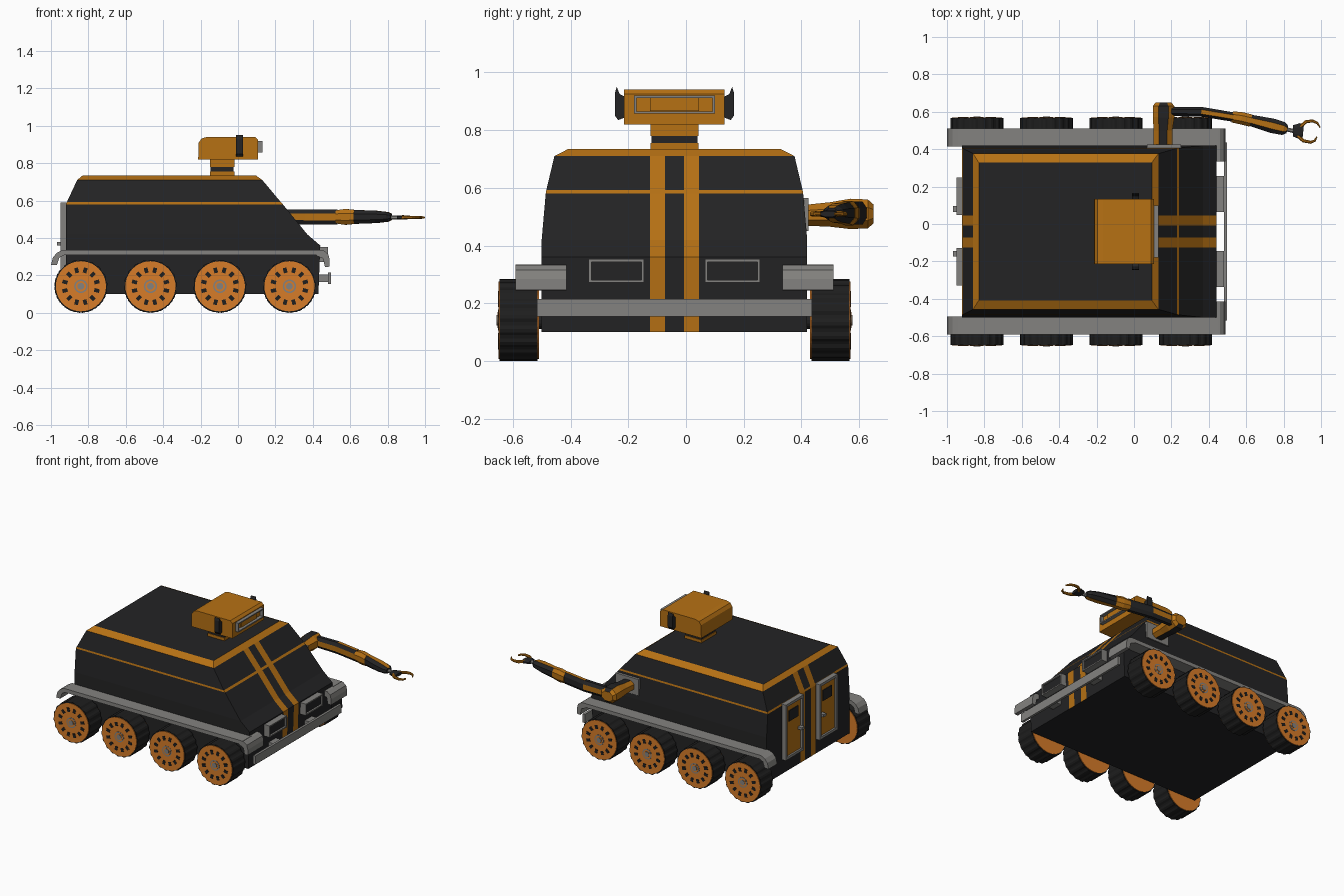
import bpy, bmesh, math
from mathutils import Vector

if "Cube" in bpy.data.objects:
    bpy.data.objects.remove(bpy.data.objects["Cube"])

YC = -0.04  # centre line of the vehicle

COLOURS = {
    "black_armour": (0.017, 0.017, 0.018),
    "amber_paint": (0.47, 0.165, 0.007),
    "wheel_orange": (0.68, 0.20, 0.022),
    "grey_metal": (0.23, 0.225, 0.215),
    "tyre_rubber": (0.013, 0.013, 0.013),
}
MATS = []
for n, c in COLOURS.items():
    m = bpy.data.materials.new(n)
    m.diffuse_color = (*c, 1)
    m.use_nodes = True
    m.node_tree.nodes["Principled BSDF"].inputs["Base Color"].default_value = m.diffuse_color
    MATS.append(m)
BLACK, AMBER, ORANGE, GREY, TYRE = range(5)


def finish(bm, name):
    bmesh.ops.recalc_face_normals(bm, faces=bm.faces)
    me = bpy.data.meshes.new(name)
    bm.to_mesh(me)
    bm.free()
    for m in MATS:
        me.materials.append(m)
    ob = bpy.data.objects.new(name, me)
    bpy.context.collection.objects.link(ob)
    return ob


def prism(bm, pts, offset, mat):
    a = [bm.verts.new(p) for p in pts]
    b = [bm.verts.new(Vector(p) + Vector(offset)) for p in pts]
    n = len(a)
    faces = [bm.faces.new(a), bm.faces.new(b[::-1])]
    faces += [bm.faces.new((a[i], b[i], b[(i + 1) % n], a[(i + 1) % n])) for i in range(n)]
    for f in faces:
        f.material_index = mat


def box(bm, x0, x1, y0, y1, z0, z1, mat):
    prism(bm, [(x0, y0, z0), (x1, y0, z0), (x1, y1, z0), (x0, y1, z0)], (0, 0, z1 - z0), mat)


def frame(bm, x0, x1, y0, y1, z0, z1, t, mat):
    box(bm, x0, x1, y0, y1, z0, z0 + t, mat)
    box(bm, x0, x1, y0, y1, z1 - t, z1, mat)
    box(bm, x0, x1, y0, y0 + t, z0 + t, z1 - t, mat)
    box(bm, x0, x1, y1 - t, y1, z0 + t, z1 - t, mat)


def rings(bm, loops, rule):
    """Skin closed loops; rule(segment, side) gives the colour, segment None = caps."""
    vs = [[bm.verts.new(p) for p in lp] for lp in loops]
    n = len(vs[0])
    for s in range(len(vs) - 1):
        for k in range(n):
            j = (k + 1) % n
            f = bm.faces.new((vs[s][k], vs[s][j], vs[s + 1][j], vs[s + 1][k]))
            f.material_index = rule(s, k)
    for cap in (vs[0][::-1], vs[-1]):
        bm.faces.new(cap).material_index = rule(None, 0)


def limb(name, stations, rule):
    """Chamfered bar through (x, y, z, width, height) stations."""
    a = 0.45
    shape = [(1, -a), (1, a), (a, 1), (-a, 1), (-1, a), (-1, -a), (-a, -1), (a, -1)]
    loops = []
    for i, (x, y, z, w, h) in enumerate(stations):
        p, q = stations[max(i - 1, 0)], stations[min(i + 1, len(stations) - 1)]
        d = Vector((q[0] - p[0], q[1] - p[1])).normalized()
        loops.append([(x - d.y * u * w / 2, y + d.x * u * w / 2, z + v * h / 2) for u, v in shape])
    bm = bmesh.new()
    rings(bm, loops, rule)
    return finish(bm, name)


# Hull: stacked outlines (z, rear x, front x, half width) with stripe columns
levels = [(0.10, -0.92, 0.43, 0.46), (0.36, -0.92, 0.44, 0.46), (0.42, -0.92, 0.37, 0.46),
          (0.58, -0.92, 0.24, 0.446), (0.592, -0.915, 0.229, 0.444),
          (0.71, -0.86, 0.13, 0.416), (0.735, -0.83, 0.095, 0.368)]
loops = []
for z, xr, xf, hw in levels:
    cols = [-hw, -0.085, -0.033, 0.033, 0.085, hw]
    loops.append([(xf, YC + c, z) for c in cols] + [(xr, YC + c, z) for c in cols[::-1]])
bm = bmesh.new()
rings(bm, loops, lambda s, k: AMBER if s in (3, 5) or (s is not None and k in (1, 3, 7, 9)) else BLACK)
finish(bm, "hull")

# Turret neck and head
bm = bmesh.new()
for z0, z1, g, m in ((0.73, 0.755, 0, AMBER), (0.755, 0.78, 0.004, BLACK), (0.78, 0.825, 0, AMBER)):
    box(bm, -0.15 + g, -0.02 - g, YC - 0.083 + g, YC + 0.083 - g, z0, z1, m)
finish(bm, "turret_neck")
bm = bmesh.new()
head = [(-0.213, 0.82), (0.107, 0.82), (0.107, 0.925), (0.09, 0.941), (-0.165, 0.941),
        (-0.195, 0.932), (-0.21, 0.91)]
prism(bm, [(x, YC - 0.174, z) for x, z in head], (0, 0.348, 0), AMBER)
finish(bm, "turret_head")
bm = bmesh.new()
frame(bm, 0.1, 0.13, YC - 0.14, YC + 0.14, 0.857, 0.92, 0.008, GREY)
box(bm, 0.1, 0.113, YC - 0.085, YC + 0.085, 0.866, 0.911, AMBER)
finish(bm, "turret_visor")
for s, side in ((-1, "near"), (1, "far")):
    bm = bmesh.new()
    ear = [(0.17, 0.845), (0.195, 0.835), (0.206, 0.85), (0.206, 0.93), (0.2, 0.95), (0.19, 0.925), (0.17, 0.915)]
    prism(bm, [(-0.012, YC + s * y, z) for y, z in ear], (0.038, 0, 0), BLACK)
    finish(bm, "turret_ear_" + side)

    # Fenders with a wider rolled lip at the nose
    bm = bmesh.new()
    guard = [(-1.0, 0.255), (-0.99, 0.295), (-0.97, 0.32), (-0.94, 0.335), (0.45, 0.335),
             (0.45, 0.308), (-0.93, 0.308), (-0.955, 0.295), (-0.968, 0.255)]
    prism(bm, [(x, YC + s * 0.455, z) for x, z in guard], (0, s * 0.096, 0), GREY)
    lip = [(0.42, 0.335), (0.46, 0.332), (0.482, 0.315), (0.49, 0.285), (0.49, 0.247),
           (0.465, 0.245), (0.455, 0.29), (0.42, 0.305)]
    prism(bm, [(x, YC + s * 0.374, z) for x, z in lip], (0, s * 0.177, 0), GREY)
    finish(bm, "fender_" + side)

    # Headlights
    y0, y1 = sorted((YC + s * 0.105, YC + s * 0.297))
    bm = bmesh.new()
    frame(bm, 0.43, 0.482, y0, y1, 0.272, 0.353, 0.009, GREY)
    box(bm, 0.43, 0.47, y0 + 0.009, y1 - 0.009, 0.281, 0.344, BLACK)
    finish(bm, "headlight_" + side)

    # Rear doors: frame, panel, window, handle
    y0, y1 = sorted((YC + s * 0.088, YC + s * 0.288))
    bm = bmesh.new()
    frame(bm, -0.95, -0.90, y0, y1, 0.2, 0.59, 0.018, GREY)
    box(bm, -0.937, -0.90, y0 + 0.018, y1 - 0.018, 0.218, 0.572, AMBER)
    box(bm, -0.942, -0.936, y0 + 0.05, y1 - 0.05, 0.455, 0.53, BLACK)
    yh = YC + s * 0.12
    box(bm, -0.968, -0.936, yh - 0.015, yh + 0.015, 0.36, 0.378, GREY)
    finish(bm, "rear_door_" + side)

# Front bumper on two brackets
bm = bmesh.new()
box(bm, 0.48, 0.497, YC - 0.477, YC + 0.477, 0.155, 0.215, GREY)
for s in (-1, 1):
    yb = YC + s * 0.2
    box(bm, 0.42, 0.481, yb - 0.04, yb + 0.04, 0.165, 0.205, GREY)
finish(bm, "front_bumper")


# Wheel: lugged tyre, orange discs, slots and hub (axis along y, outer side -y)
def circle(r, y, n):
    return [(r * math.cos(2 * math.pi * i / n), y, r * math.sin(2 * math.pi * i / n)) for i in range(n)]


bm = bmesh.new()
lugs = []
for i in range(72):
    r, t = (0.142 if i % 4 < 2 else 0.137), 2 * math.pi * (i + 0.5) / 72
    lugs.append((r * math.cos(t), -0.066, r * math.sin(t)))
prism(bm, lugs, (0, 0.132, 0), TYRE)
prism(bm, circle(0.134, -0.07, 40), (0, 0.14, 0), ORANGE)
for i in range(12):
    t = 2 * math.pi * (i + 0.5) / 12
    u, v = Vector((math.cos(t), 0, math.sin(t))), Vector((-math.sin(t), 0, math.cos(t)))
    c = u * 0.088 + Vector((0, -0.072, 0))
    prism(bm, [c + u * a * 0.014 + v * b * 0.010 for a, b in ((-1, -1), (1, -1), (1, 1), (-1, 1))],
          (0, 0.004, 0), TYRE)
for r, d, m in ((0.036, 0.072, GREY), (0.028, 0.073, ORANGE), (0.018, 0.076, GREY)):
    prism(bm, circle(r, -d, 24), (0, 0.01, 0), m)
prism(bm, circle(0.03, 0.06, 16), (0, 0.06, 0), BLACK)  # axle stub
wheel = finish(bm, "wheel_near_1")
for s, side in ((-1, "near"), (1, "far")):
    for i, x in enumerate((-0.84, -0.468, -0.097, 0.275)):
        ob = wheel
        if (s, i) != (-1, 0):
            ob = bpy.data.objects.new(f"wheel_{side}_{i + 1}", wheel.data)
            bpy.context.collection.objects.link(ob)
        ob.location = (x, YC + s * 0.54, 0.142)
        ob.rotation_euler.z = math.pi if s > 0 else 0

# Arm: mount plate, shoulder, upper arm, elbow, forearm, wrist
Z = 0.513
bm = bmesh.new()
box(bm, 0.07, 0.25, 0.39, 0.425, 0.45, 0.565, GREY)
finish(bm, "arm_mount")
limb("arm_shoulder", [(0.155, 0.40, 0.505, 0.1, 0.07), (0.155, 0.50, 0.508, 0.1, 0.085),
                      (0.158, 0.57, 0.51, 0.115, 0.105), (0.158, 0.63, 0.51, 0.115, 0.1),
                      (0.158, 0.65, 0.51, 0.085, 0.065)],
     lambda s, k: BLACK if k in (2, 6) and s is not None else AMBER)
limb("arm_upper", [(0.20, 0.602, Z, 0.05, 0.075), (0.36, 0.60, Z, 0.052, 0.08),
                   (0.53, 0.572, Z, 0.05, 0.08)],
     lambda s, k: AMBER if (s == 0 and k in (0, 4)) or (s == 1 and k in (2, 4)) else BLACK)
limb("arm_elbow", [(0.525, 0.573, Z, 0.06, 0.07), (0.575, 0.565, Z, 0.066, 0.085),
                   (0.625, 0.553, Z, 0.066, 0.075)], lambda s, k: AMBER)
limb("arm_forearm", [(0.62, 0.555, Z, 0.06, 0.075), (0.74, 0.525, Z, 0.078, 0.066),
                     (0.80, 0.51, Z, 0.07, 0.052), (0.82, 0.505, Z, 0.04, 0.035)],
     lambda s, k: AMBER if k in (2, 6) and s is not None else BLACK)
limb("arm_wrist", [(0.81, 0.507, 0.51, 0.022, 0.022), (0.86, 0.496, 0.51, 0.022, 0.022)],
     lambda s, k: GREY)
limb("gripper_palm", [(0.85, 0.498, 0.51, 0.06, 0.022), (0.885, 0.497, 0.51, 0.085, 0.024),
                      (0.905, 0.495, 0.51, 0.06, 0.02)], lambda s, k: BLACK)

# Gripper claws: two curved jaws
limb("gripper_claw_upper", [(0.89, 0.52, 0.51, 0.02, 0.02), (0.92, 0.547, 0.51, 0.018, 0.018),
                            (0.955, 0.551, 0.51, 0.016, 0.016), (0.98, 0.54, 0.51, 0.013, 0.014),
                            (0.996, 0.515, 0.51, 0.006, 0.01)], lambda s, k: AMBER)
limb("gripper_claw_lower", [(0.875, 0.472, 0.51, 0.02, 0.02), (0.905, 0.445, 0.51, 0.018, 0.018),
                            (0.945, 0.437, 0.51, 0.016, 0.016), (0.967, 0.446, 0.51, 0.013, 0.014),
                            (0.978, 0.467, 0.51, 0.006, 0.01)], lambda s, k: AMBER)
